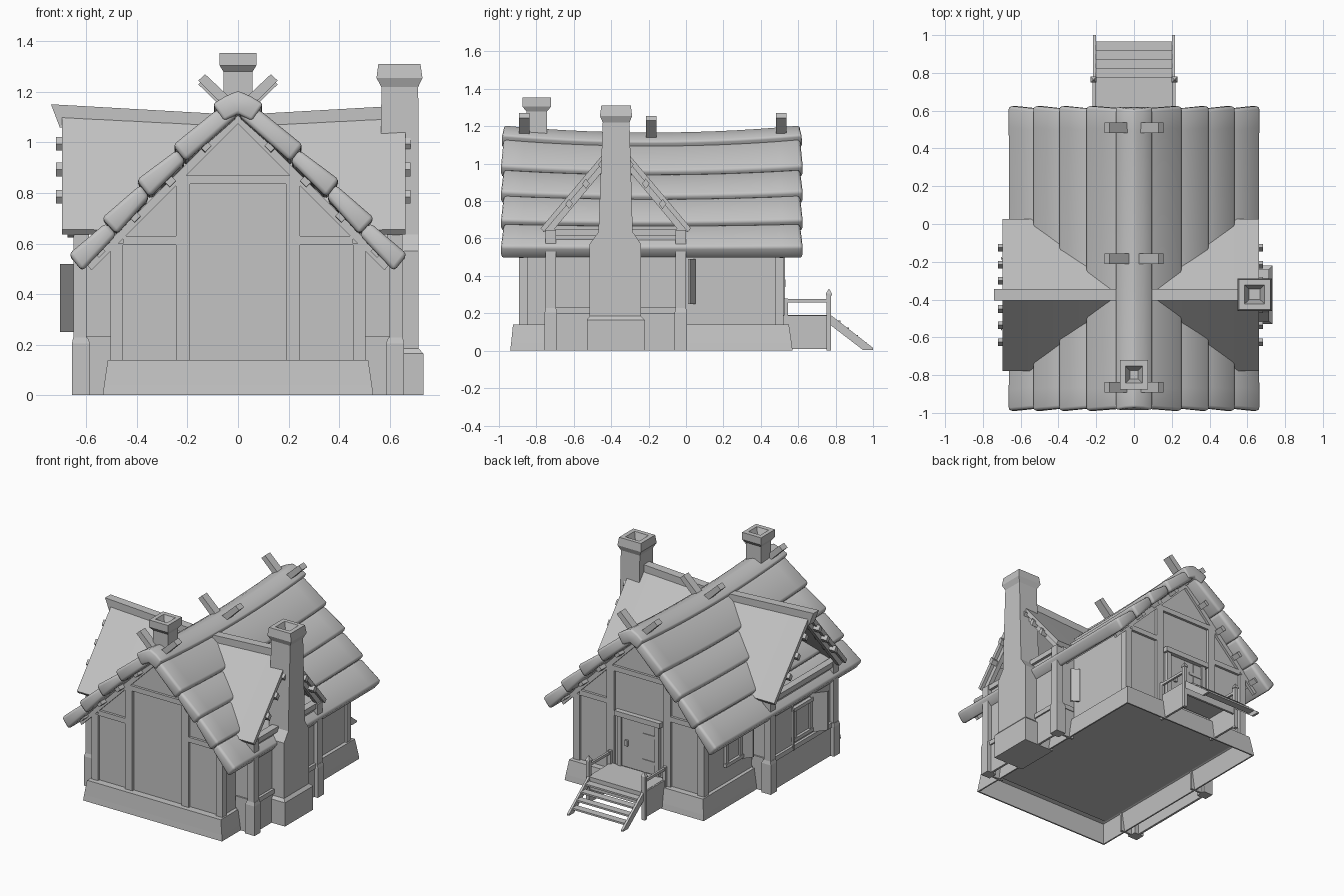
import bpy, bmesh, math

if "Cube" in bpy.data.objects:
    bpy.data.objects.remove(bpy.data.objects["Cube"])

mat = bpy.data.materials.new("plain grey")
mat.diffuse_color = (0.55, 0.55, 0.55, 1)
mat.use_nodes = True
mat.node_tree.nodes["Principled BSDF"].inputs["Base Color"].default_value = mat.diffuse_color


def make(name, verts, faces, bevel=0):
    me = bpy.data.meshes.new(name)
    me.from_pydata(verts, [], faces)
    bm = bmesh.new()
    bm.from_mesh(me)
    bmesh.ops.recalc_face_normals(bm, faces=bm.faces)
    if bevel:
        edges = [e for e in bm.edges if e.calc_face_angle(0) > 0.7]
        bmesh.ops.bevel(bm, geom=edges, offset=bevel, segments=2, profile=0.5, affect='EDGES')
    bm.to_mesh(me)
    bm.free()
    me.materials.append(mat)
    ob = bpy.data.objects.new(name, me)
    bpy.context.collection.objects.link(ob)
    if bevel:
        bpy.ops.object.select_all(action='DESELECT')
        ob.select_set(True)
        bpy.context.view_layer.objects.active = ob
        bpy.ops.object.shade_smooth_by_angle(angle=math.radians(50))
    return ob


def prism(name, pts, axis, a, b, n=1, warp=None, inset=None, bevel=0):
    """Extrude a 2D profile along x or y; warp bends it, inset shortens it per point."""
    k, verts, faces = len(pts), [], []
    inset = inset or [0] * k
    for i in range(n + 1):
        t = i / n
        for (p, z), d in zip(pts, inset):
            c = a + d + (b - a - 2 * d) * t
            v = (p, c, z) if axis == 'y' else (c, p, z)
            verts.append(warp(*v) if warp else v)
    for i in range(n):
        for j in range(k):
            j2 = (j + 1) % k
            faces.append((i * k + j, i * k + j2, (i + 1) * k + j2, (i + 1) * k + j))
    faces += [tuple(range(k)), tuple(range(n * k, n * k + k))]
    return make(name, verts, faces, bevel)


def loft(name, rings, closed=False):
    """Join rectangles (x0, x1, y0, y1, z) into a tapered solid or a closed frame."""
    verts, faces, n = [], [], len(rings)
    for x0, x1, y0, y1, z in rings:
        verts += [(x0, y0, z), (x1, y0, z), (x1, y1, z), (x0, y1, z)]
    for i in range(n if closed else n - 1):
        for j in range(4):
            a, b = i * 4, ((i + 1) % n) * 4
            faces.append((a + j, a + (j + 1) % 4, b + (j + 1) % 4, b + j))
    if not closed:
        faces += [(0, 1, 2, 3), tuple(range(4 * n - 4, 4 * n))]
    return make(name, verts, faces)


def box(name, x0, x1, y0, y1, z0, z1):
    return loft(name, [(x0, x1, y0, y1, z0), (x0, x1, y0, y1, z1)])


def side_box(name, s, x0, x1, *rest):
    """Box mirrored to the side s = -1 or 1."""
    a, b = sorted((s * x0, s * x1))
    return box(name, a, b, *rest)


# main body and hollow stone plinth
prism("house_walls", [(-.49, .13), (.49, .13), (.49, .6), (0, 1.09), (-.49, .6)], 'y', -.875, .505)
loft("stone_plinth", [(-.535, .535, -.94, .57, 0), (-.53, .53, -.935, .565, .04),
                      (-.515, .515, -.925, .55, .14), (-.48, .48, -.87, .5, .14),
                      (-.505, .505, -.91, .54, .13), (-.525, .525, -.93, .56, 0)], closed=True)

# timber frame of both gables
for y0, y1, end in ((-.892, -.87, "front"), (.5, .522, "back")):
    for s in (-1, 1):
        side_box(end + "_corner_post", s, .455, .505, y0, y1, .14, .6)
        side_box(end + "_middle_post", s, .19, .245, y0, y1, .14, .87)
        side_box(end + "_rail", s, .245, .455, y0, y1, .595, .63)
        prism(end + "_rafter", [(0, 1.12), (s * .6, .52), (s * .58, .495), (0, 1.075)], 'y', y0, y1)
    box(end + "_collar_beam", -.19, .19, y0, y1, .835, .87)
for s in (-1, 1):
    for y0, y1 in ((-.892, -.845), (.475, .522)):
        side_box("side_corner_post", s, .48, .505, y0, y1, .14, .58)

# main roof: overlapping rounded rows with a sagging ridge
def sag(x, y, z):
    t = (y + .185) / .8
    return x, y, z - .037 * (1 - t * t) * max(0, (z - .49) / .7)


outer = [(.10, 1.15), (.258, .99), (.402, .852), (.54, .7), (.67, .558)]
inner = [(0, 1.11), (.207, .925), (.35, .783), (.48, .636), (.617, .49)]
for s in (-1, 1):
    for i in range(1, 5):
        u = (outer[i - 1][0] - .017, outer[i - 1][1] - .017)
        q = [u, outer[i], inner[i], inner[i - 1]]
        prism("roof_row", [(s * x, z) for x, z in q], 'y', -.99, .625, 14, sag,
              [.015, 0, 0, .015], .017)
    for x in (.13, .27, .41, .55):
        z = 1.12 - x
        prism("purlin", [(s * x, z + .025), (s * (x + .025), z), (s * x, z - .025), (s * (x - .025), z)],
              'y', -.945, .58, 8, sag)
prism("ridge_cap", [(-.1, 1.153), (-.05, 1.185), (0, 1.207), (.05, 1.185), (.1, 1.153),
                    (.055, 1.085), (0, 1.115), (-.055, 1.085)], 'y', -.985, .62, 14, sag,
      [0, .01, .015, .01, 0, 0, 0, 0], .012)

# crossed sticks on the ridge
for y, dz in ((-.865, 0), (-.185, -.015), (.51, 0)):
    for s in (-1, 1):
        prism("ridge_stick", [(s * x, z + dz) for x, z in
                              ((.13, 1.27), (.157, 1.245), (0, 1.09), (-.03, 1.12))],
              'y', y - .028, y + .028)

# cross-gable roof with its ridge beam
def dip(x, y, z):
    return x, y, z - .04 * (1 - abs(x) / .72) * max(0, (z - .64) / .5)


C = -.375
for s in (-1, 1):
    slab = [(0, 1.135), (.402, .655), (.385, .635), (0, 1.09)]
    prism("cross_roof_slab", [(C + s * y, z) for y, z in slab], 'x', -.697, .663, 10, dip)
    for x0, x1 in ((-.675, -.645), (.61, .64)):
        raf = [(0, 1.1), (.385, .637), (.35, .625), (0, 1.045)]
        prism("cross_gable_rafter", [(C + s * y, z) for y, z in raf], 'x', x0, x1)
    for d in (.075, .16, .25):
        z = 1.085 - 1.2 * d
        for x0, x1 in ((-.72, -.62), (.58, .682)):
            prism("cross_purlin", [(C + s * (d + p), z + q) for p, q in
                                   ((0, .027), (.02, 0), (0, -.027), (-.02, 0))], 'x', x0, x1)
prism("cross_ridge_beam", [(C - .03, 1.15), (C + .03, 1.15), (C + .03, 1.06), (C - .03, 1.06)],
      'x', -.74, .62, 10, dip, [0, 0, .035, .035])

# side wings under the cross gable, with hollow footings
for s in (-1, 1):
    side_box("wing_wall", s, .45, .622, -.73, -.02, .15, .62)
    side_box("wing_plinth", s, .615, .63, -.735, -.015, 0, .2)
    side_box("wing_plinth_front", s, .5, .63, -.735, -.72, 0, .2)
    side_box("wing_plinth_back", s, .5, .63, -.03, -.015, 0, .2)
    side_box("wing_sill", s, .5, .64, -.74, -.01, .2, .232)
    side_box("wing_tie_beam", s, .59, .64, -.75, 0, .615, .65)
    for y in (-.75, -.055):
        side_box("wing_post", s, .6, .65, y, y + .055, .2, .645)
        a, b = sorted((s * .585, s * .657))
        c, d = sorted((s * .595, s * .652))
        loft("post_footing", [(a, b, y - .006, y + .061, 0), (a, b, y - .006, y + .061, .205),
                              (c, d, y, y + .055, .228)])

# windows with open shutters on the left, one shutter on the right
def window(x, y0, y1, z0, z1):
    box("window_pane", x - .006, x + .02, y0, y1, z0, z1)
    for y in (y0, y1):
        box("window_upright", x - .02, x, y - .012, y + .012, z0, z1)
    for z in (z0, z1):
        box("window_bar", x - .025, x, y0 - .02, y1 + .02, z - .012, z + .012)


def shutter(x, y, dx, dy, z0, z1):
    make("shutter", [(x + i * dx, y + i * dy + k * .012, z)
                     for z in (z0, z1) for i, k in ((0, 0), (1, 0), (1, 1), (0, 1))],
         [(0, 1, 2, 3), (4, 5, 6, 7), (0, 1, 5, 4), (1, 2, 6, 5), (2, 3, 7, 6), (3, 0, 4, 7)])


window(-.622, -.46, -.29, .27, .48)
shutter(-.632, -.475, -.072, -.09, .25, .52)
shutter(-.632, -.275, -.072, .09, .25, .52)
window(-.49, .12, .27, .27, .46)
shutter(-.5, .105, -.05, -.07, .25, .48)
shutter(.5, .04, .05, -.03, .25, .49)

# chimneys with hollow tops
loft("ridge_chimney", [(-.055, .055, -.853, -.743, 1.02), (-.058, .058, -.853, -.743, 1.28),
                       (-.073, .073, -.875, -.721, 1.305), (-.073, .073, -.875, -.721, 1.355),
                       (-.045, .045, -.843, -.753, 1.355), (-.022, .022, -.82, -.776, 1.3)])
loft("side_chimney", [(.5, .733, -.53, -.22, 0), (.5, .733, -.53, -.22, .165),
                      (.5, .715, -.515, -.24, .185), (.5, .715, -.515, -.24, .57),
                      (.565, .715, -.468, -.285, .635), (.567, .713, -.445, -.302, 1.22),
                      (.548, .73, -.46, -.288, 1.255), (.555, .722, -.453, -.295, 1.31),
                      (.585, .692, -.423, -.322, 1.31), (.61, .667, -.4, -.345, 1.24)])

# back door
for i in range(4):
    box("door_plank", -.13 + i * .065, -.066 + i * .065, .5, .518, .19, .53)
for z in (.27, .45):
    box("door_hinge", -.13, -.03, .518, .523, z - .01, z + .01)
box("door_handle", .08, .1, .518, .532, .34, .38)
for s in (-1, 1):
    side_box("door_jamb", s, .13, .16, .5, .53, .19, .54)
box("door_header", -.175, .175, .5, .54, .535, .57)

# porch deck, railings and steps
box("porch_deck", -.205, .205, .52, .775, .172, .19)
box("deck_front_board", -.205, .205, .755, .77, .1, .172)
for s in (-1, 1):
    side_box("deck_side_panel", s, .2, .215, .52, .775, .01, .188)
    side_box("porch_handrail", s, .205, .22, .53, .765, .258, .276)
    side_box("wall_rail_post", s, .2, .222, .525, .545, .14, .28)
    side_box("porch_post", s, .202, .226, .752, .776, 0, .295)
    c = s * .214
    loft("post_finial", [(c - .016, c + .016, .748, .78, .295), (c - .016, c + .016, .748, .78, .305),
                         (c - .002, c + .002, .762, .766, .33)])
    a, b = sorted((s * .2, s * .216))
    prism("stair_stringer", [(.775, .19), (.775, .135), (.945, .005), (1.0, .005), (1.0, .015)], 'x', a, b)
for i in range(4):
    y, z = .8 + i * .047, .155 - i * .038
    box("stair_tread", -.2, .2, y - .025, y + .025, z - .006, z + .006)
